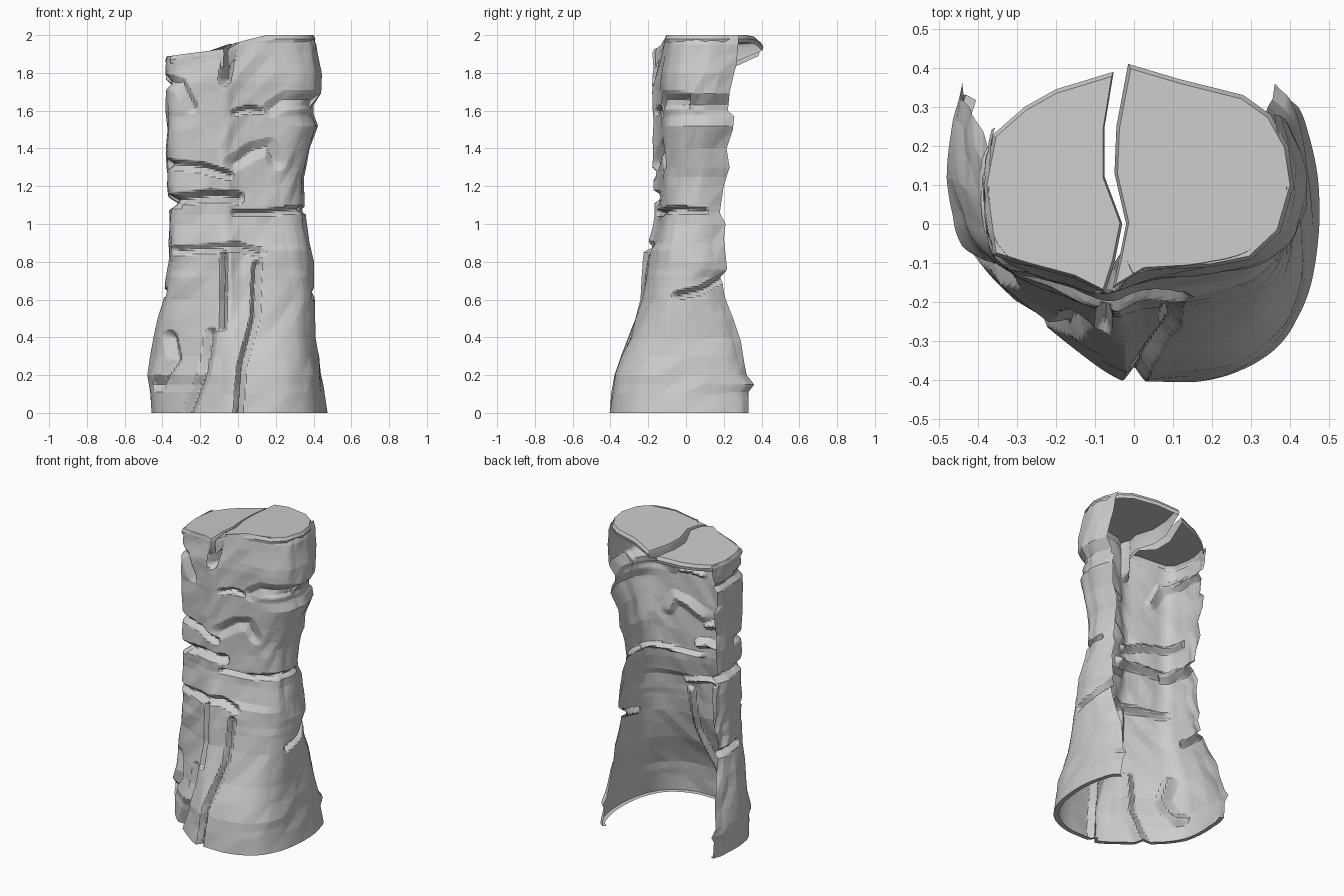
import bpy, bmesh, math, random
from mathutils import Vector

random.seed(4)
cube = bpy.data.objects.get("Cube")
if cube:
    bpy.data.objects.remove(cube, do_unlink=True)

stone = bpy.data.materials.new("grey_stone")
stone.use_nodes = True
GREY = (0.6, 0.6, 0.6, 1)
stone.diffuse_color = GREY
stone.node_tree.nodes["Principled BSDF"].inputs["Base Color"].default_value = GREY


def finish(bm, name, angle):
    mesh = bpy.data.meshes.new(name)
    bm.to_mesh(mesh)
    bm.free()
    obj = bpy.data.objects.new(name, mesh)
    bpy.context.collection.objects.link(obj)
    mesh.materials.append(stone)
    bpy.ops.object.select_all(action='DESELECT')
    obj.select_set(True)
    bpy.context.view_layer.objects.active = obj
    bpy.ops.object.shade_smooth_by_angle(angle=math.radians(angle))
    return obj


def lookup(table, z):
    """Linear interpolation in a table of (z, value)."""
    for (a, va), (b, vb) in zip(table, table[1:]):
        if z <= b:
            return va + (vb - va) * max(0, z - a) / (b - a)
    return table[-1][1]


def resample(points, count, reach):
    """Spread count points along a polyline and round its corners."""
    line = []
    for i in range(count):
        f = i / (count - 1) * (len(points) - 1)
        k = min(int(f), len(points) - 2)
        line.append(Vector(points[k]).lerp(Vector(points[k + 1]), f - k))
    out = []
    for i in range(count):
        m = min(i, count - 1 - i, reach)
        near = line[i - m:i + m + 1]
        out.append(sum(near, Vector((0, 0))) / len(near))
    return out


# Silhouettes by height: right, left, front and open back edge
RIGHT = [(0, .475), (.2, .445), (.4, .415), (.8, .405), (1, .365), (1.1, .35), (1.25, .35), (1.4, .385),
         (1.52, .425), (1.58, .4), (1.63, .4), (1.69, .445), (1.8, .445), (1.95, .42), (2, .395)]
LEFT = [(0, .465), (.2, .48), (.4, .445), (.6, .4), (.8, .37), (1.1, .365), (1.3, .38), (1.97, .385), (2, .375)]
FRONT = [(0, -.405), (.2, -.38), (.4, -.305), (.6, -.25), (.86, -.23), (.9, -.205), (1.05, -.175),
         (1.75, -.19), (2, -.165)]
BACK = [(0, .33), (.11, .33), (.15, .36), (.2, .32), (.38, .29), (.62, .205), (.72, .19), (.76, .22), (.92, .2),
        (1, .21), (1.06, .18), (1.2, .2), (1.3, .23), (1.4, .215), (1.5, .25), (1.57, .255), (1.6, .22),
        (1.7, .23), (1.85, .27), (2, .28)]

# Plan outlines, from the back of one side round the front to the other
BASE = [(.8, 1), (.92, .93), (1, .67), (.965, .33), (.83, .13), (.53, .01), (.04, 0), (-.1, .01),
        (-.48, .2), (-.93, .44), (-1, .67), (-.98, .87), (-.92, 1)]
CROWN = [(.9, 1), (1, .7), (.98, .5), (.92, .33), (.72, .18), (.35, .13), (0, .09), (-.2, 0),
         (-.5, .1), (-.95, .19), (-1, .6), (-.98, .8), (-.94, .92)]

# Cracks: face, width, depth, path of (across, height)
CRACKS = [
    ("front", .035, .06, [(-.4, 1.12), (-.15, 1.15), (.0, 1.14)]),
    ("front", .02, .04, [(-.02, 1.06), (.15, 1.06), (.36, 1.08)]),
    ("front", .03, .04, [(-.4, 1.32), (-.2, 1.3), (-.05, 1.26)]),
    ("front", .028, .04, [(-.33, .86), (0, .88), (.12, .85)]),
    ("front", .022, .04, [(-.08, .45), (-.075, .84)]),
    ("front", .028, .04, [(.0, 0), (.02, .25), (.09, .5), (.1, .78)]),
    ("front", .035, .04, [(-.26, 0), (-.18, .2), (-.14, .42)]),
    ("front", .04, .04, [(-.42, .15), (-.34, .28), (-.36, .4)]),
    ("front", .022, .03, [(-.02, 1.59), (.06, 1.61), (.13, 1.6)]),
    ("front", .05, .03, [(.18, 1.61), (.26, 1.66), (.4, 1.66)]),
    ("front", .05, .03, [(-.03, 1.32), (.08, 1.39), (.17, 1.41), (.21, 1.33)]),
    ("front", .04, .03, [(-.4, 1.76), (-.31, 1.74), (-.25, 1.62)]),
    ("front", .035, .08, [(-.07, 1.77), (-.03, 2)]),
    ("right", .025, .04, [(-.05, .62), (.08, .65), (.2, .72)]),
    ("right", .02, .03, [(-.2, 1.08), (.1, 1.07)]),
    ("left", .025, .04, [(0, .64), (.25, .62)]),
    ("left", .035, .05, [(-.15, 1.12), (.2, 1.1)]),
    ("left", .03, .03, [(-.15, 1.75), (.2, 1.73)]),
]


def segment_distance(p, a, b):
    a, b = Vector(a), Vector(b)
    t = max(0, min(1, (p - a).dot(b - a) / (b - a).length_squared))
    return (p - a.lerp(b, t)).length


def crack_depth(x, y, z, v):
    deepest = 0
    for face, width, depth, path in CRACKS:
        if face == "front" and v > .5 or face == "right" and x < .25 or face == "left" and x > -.3:
            continue
        heights = [q[1] for q in path]
        if not min(heights) - width < z < max(heights) + width:
            continue
        p = Vector((x if face == "front" else y, z))
        d = min(segment_distance(p, a, b) for a, b in zip(path, path[1:]))
        deepest = max(deepest, depth * (1 - d / width))
    return deepest


def top_height(x):
    if x < -.05:
        return 1.93 + (x + .05) * .13
    return min(2, 1.95 + (x + .05) * .25)


# Coarse chiselled facets: random depths joined by flat triangles
CELLS = 20
chisel = [[random.uniform(-.007, .007) for i in range(CELLS + 1)] for j in range(CELLS + 1)]


def facet(s, t):
    i, j = min(int(s * CELLS), CELLS - 1), min(int(t * CELLS), CELLS - 1)
    fs, ft = s * CELLS - i, t * CELLS - j
    a, b, c, d = chisel[j][i], chisel[j][i + 1], chisel[j + 1][i], chisel[j + 1][i + 1]
    if fs + ft < 1:
        return a + (b - a) * fs + (c - a) * ft
    return d + (c - d) * (1 - fs) + (b - d) * (1 - ft)


# Thin hollow wall, open at the back
COLS, ROWS = 221, 200
base, crown = resample(BASE, COLS, 8), resample(CROWN, COLS, 7)
bm = bmesh.new()
grid = []
for r in range(ROWS + 1):
    h = 2 * r / ROWS
    w = max(0, min(1, (h - .2) / .95))
    w = w * w * (3 - 2 * w)
    front, back = lookup(FRONT, h), lookup(BACK, h)
    right, left = lookup(RIGHT, h), lookup(LEFT, h)
    row = []
    for k, (b, c) in enumerate(zip(base, crown)):
        u, v = b.lerp(c, w)
        x = u * (right if u > 0 else left)
        y = front + (back - front) * v
        z = h
        if h > 1.75:
            z = 1.75 + (h - 1.75) * (top_height(x) - 1.75) / .25
        depth = crack_depth(x, y, z, v) + facet(k / (COLS - 1), r / ROWS)
        inward = Vector((-x, .12 - y, 0)).normalized() * depth
        row.append(bm.verts.new((x + inward.x, y + inward.y, z)))
    grid.append(row)
# Narrow lip under the foot of the wall
lip = [bm.verts.new((q.co.x * .94, .1 + (q.co.y - .1) * .94, 0)) for q in grid[0]]
for low, high in zip([lip] + grid[:-1], grid):
    for i in range(COLS - 1):
        bm.faces.new((low[i + 1], low[i], high[i], high[i + 1]))
finish(bm, "pillar_wall", 8)


# Two thin cap slabs, deeper along the cleft between them, overhanging at the back
def cap(name, outline):
    bm = bmesh.new()
    cx = sum(p[0] for p in outline) / len(outline)
    cy = sum(p[1] for p in outline) / len(outline)
    rings = []
    for scale, drop, cleft_drop in ((.96, 0, 0), (1, .02, .02), (.98, .04, .1)):
        ring = []
        for x, y in outline:
            in_cleft = abs(x + .045) < .04 and y < .35
            z = top_height(x) - (cleft_drop if in_cleft else drop)
            ring.append(bm.verts.new((cx + (x - cx) * scale, cy + (y - cy) * scale, z)))
        rings.append(ring)
    n = len(outline)
    for upper, lower in zip(rings, rings[1:]):
        for i in range(n):
            j = (i + 1) % n
            bm.faces.new((upper[i], lower[i], lower[j], upper[j]))
    bm.faces.new(rings[0])
    bmesh.ops.recalc_face_normals(bm, faces=bm.faces)
    finish(bm, name, 30)


cap("right_cap", [(-.36, -.08), (-.28, -.105), (-.15, -.14), (-.075, -.178), (-.05, -.1), (-.03, 0),
                  (-.075, .12), (-.075, .25), (-.052, .39), (-.2, .345), (-.28, .3), (-.36, .23), (-.385, .1)])
cap("left_cap", [(-.055, -.165), (.02, -.12), (.2, -.11), (.3, -.09), (.375, -.02), (.41, .1), (.395, .2),
                 (.35, .28), (.28, .33), (.12, .37), (-.015, .41), (-.045, .25), (-.05, .13), (-.02, 0),
                 (-.04, -.1)])
